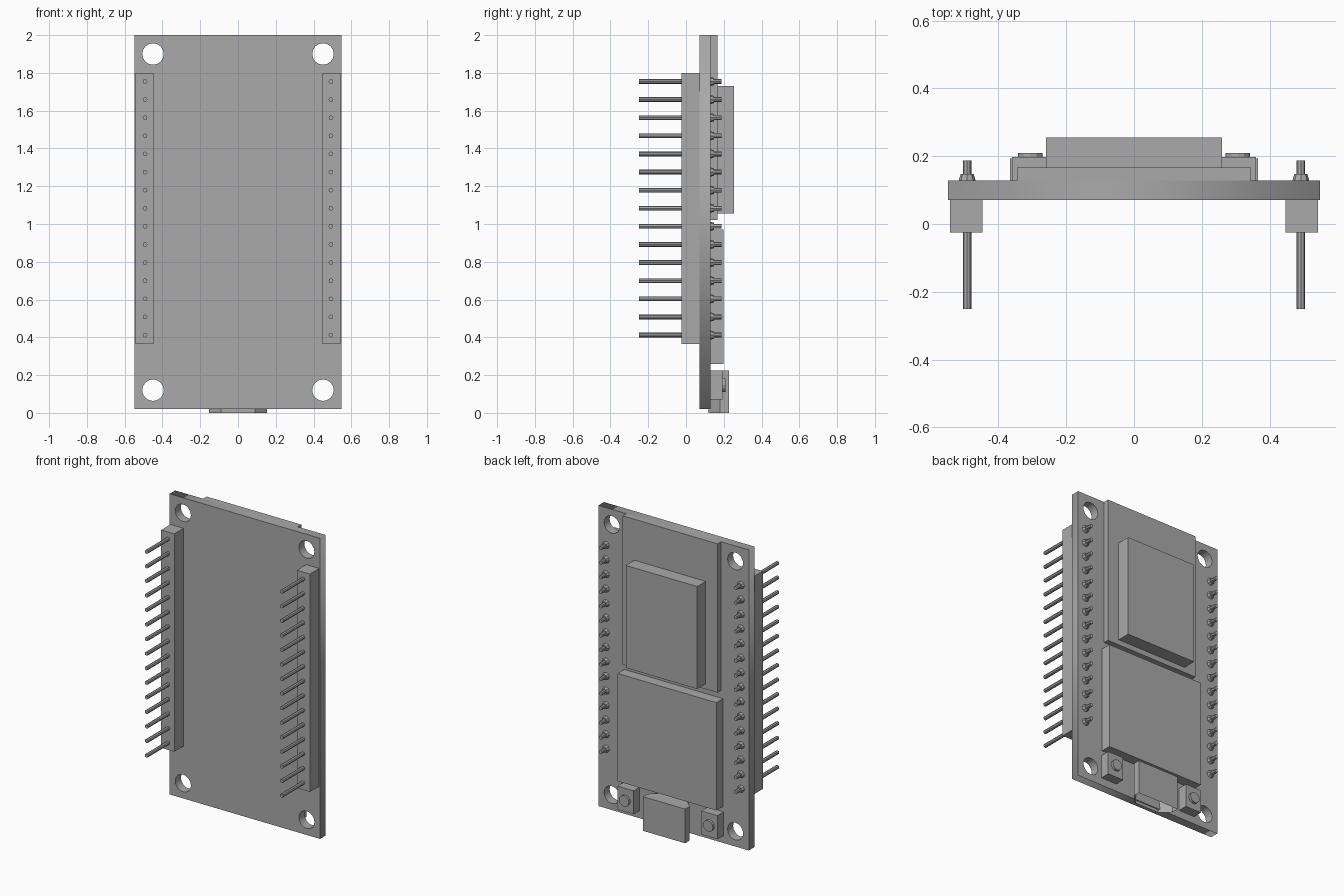
import bpy, bmesh, math
from mathutils import Matrix

if "Cube" in bpy.data.objects:
    bpy.data.objects.remove(bpy.data.objects["Cube"])

grey = bpy.data.materials.new("plain grey")
grey.diffuse_color = (0.4, 0.4, 0.4, 1)
grey.use_nodes = True
grey.node_tree.nodes["Principled BSDF"].inputs["Base Color"].default_value = grey.diffuse_color


def finish(name, bm):
    bmesh.ops.recalc_face_normals(bm, faces=bm.faces)
    me = bpy.data.meshes.new(name)
    bm.to_mesh(me)
    bm.free()
    me.materials.append(grey)
    ob = bpy.data.objects.new(name, me)
    bpy.context.collection.objects.link(ob)
    return ob


def add_box(bm, x, y, z):
    size = [b - a for a, b in (x, y, z)]
    mid = [(a + b) / 2 for a, b in (x, y, z)]
    bmesh.ops.create_cube(bm, size=1, matrix=Matrix.Translation(mid) @ Matrix.Diagonal((*size, 1)))


def add_rod(bm, x, z, y0, y1, r0, r1, sides):
    # cylinder or cone running along y, radius r0 at y0 and r1 at y1
    m = Matrix.Translation((x, (y0 + y1) / 2, z)) @ Matrix.Rotation(-math.pi / 2, 4, 'X')
    bmesh.ops.create_cone(bm, cap_ends=True, segments=sides, radius1=r0, radius2=r1,
                          depth=y1 - y0, matrix=m)


def box(name, x, y, z):
    bm = bmesh.new()
    add_box(bm, x, y, z)
    return finish(name, bm)


# circuit board: filled outline with four mounting holes
outline = bpy.data.curves.new("circuit_board", 'CURVE')
outline.dimensions = '2D'
outline.fill_mode = 'BOTH'
outline.extrude = 0.029
loops = [[(-0.548, 0.02), (0.548, 0.02), (0.548, 2.0), (-0.548, 2.0)]]
for hx in (-0.45, 0.45):
    for hz in (0.12, 1.9):
        loops.append([(hx + 0.057 * math.cos(i * math.tau / 16),
                       hz + 0.057 * math.sin(i * math.tau / 16)) for i in range(16)])
for pts in loops:
    s = outline.splines.new('POLY')
    s.points.add(len(pts) - 1)
    for p, (px, pz) in zip(s.points, pts):
        p.co = (px, pz, 0, 1)
    s.use_cyclic_u = True
outline.materials.append(grey)
board = bpy.data.objects.new("circuit_board", outline)
bpy.context.collection.objects.link(board)
board.rotation_euler = (math.pi / 2, 0, 0)
board.location = (0, 0.1, 0)
bpy.context.view_layer.objects.active = board
board.select_set(True)
bpy.ops.object.convert(target='MESH')

# header strips, pins, solder joints and push buttons on both sides
for side, s in (("left", -1), ("right", 1)):
    box(side + "_header_strip", sorted((s * 0.447, s * 0.542)), (-0.025, 0.071), (0.365, 1.8))
    pins, solder = bmesh.new(), bmesh.new()
    for i in range(15):
        z = 0.412 + i * 0.0959
        add_rod(pins, s * 0.492, z, -0.25, 0.187, 0.0125, 0.0125, 8)
        add_rod(solder, s * 0.492, z, 0.128, 0.148, 0.025, 0.019, 8)
    finish(side + "_pins", pins)
    finish(side + "_solder_joints", solder)

    box(side + "_button_body", sorted((s * 0.247, s * 0.365)), (0.128, 0.193), (0.07, 0.225))
    bm = bmesh.new()
    add_rod(bm, s * 0.306, 0.147, 0.19, 0.209, 0.036, 0.036, 12)
    finish(side + "_button_plunger", bm)

# radio module plate, its metal shield, and the lower component block
box("module_plate", (-0.345, 0.345), (0.128, 0.166), (1.02, 2.0))
box("metal_shield", (-0.26, 0.26), (0.165, 0.255), (1.055, 1.73))
box("lower_block", (-0.36, 0.36), (0.128, 0.198), (0.26, 0.97))

# cable socket: tapered profile with an open mouth at the bottom
bm = bmesh.new()
profile = [(-0.153, 0.228), (0.153, 0.228), (0.153, 0.18),
           (0.09, 0.12), (-0.09, 0.12), (-0.153, 0.18)]
mouth = bm.faces.new([bm.verts.new((x, y, 0)) for x, y in profile])
ext = bmesh.ops.extrude_face_region(bm, geom=[mouth], use_keep_orig=True)
bmesh.ops.translate(bm, verts=[v for v in ext["geom"] if isinstance(v, bmesh.types.BMVert)],
                    vec=(0, 0, 0.225))
bmesh.ops.recalc_face_normals(bm, faces=bm.faces)
mouth = min(bm.faces, key=lambda f: f.calc_center_median().z)
bmesh.ops.inset_region(bm, faces=[mouth], thickness=0.012)
bmesh.ops.translate(bm, verts=list(mouth.verts), vec=(0, 0, 0.12))
finish("cable_socket", bm)
